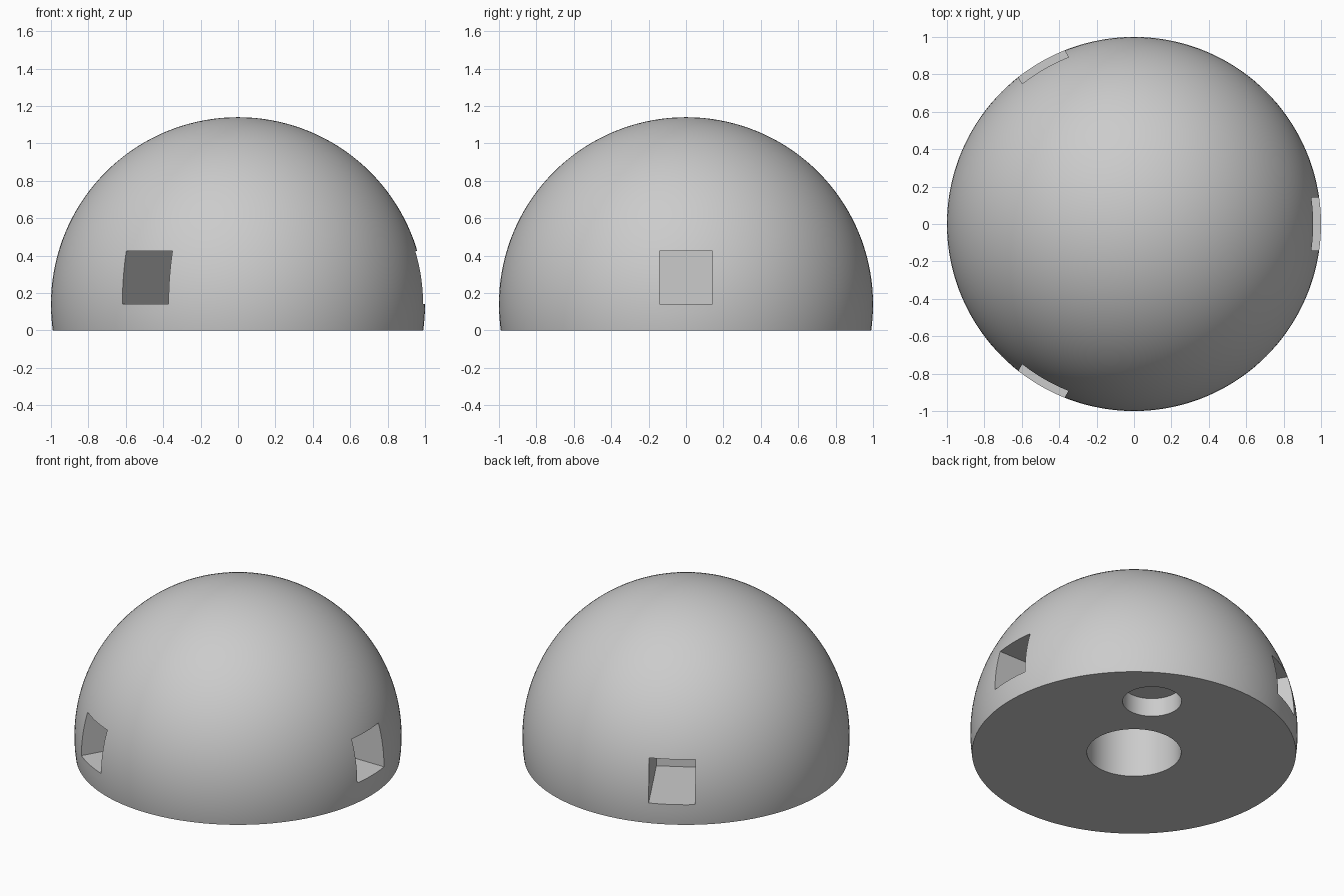
import bpy, bmesh
from math import radians, cos, sin
from mathutils import Matrix

cube = bpy.data.objects.get("Cube")
if cube:
    bpy.data.objects.remove(cube, do_unlink=True)

CENTRE_Z = 0.14      # height of the sphere's centre
POCKET = 0.285       # side of the square pockets

grey = bpy.data.materials.new("light_grey")
grey.use_nodes = True
grey.diffuse_color = (0.6, 0.6, 0.6, 1)
grey.node_tree.nodes["Principled BSDF"].inputs["Base Color"].default_value = (0.6, 0.6, 0.6, 1)


def make_object(name, bm):
    bmesh.ops.recalc_face_normals(bm, faces=bm.faces)
    mesh = bpy.data.meshes.new(name)
    bm.to_mesh(mesh)
    bm.free()
    mesh.materials.append(grey)
    obj = bpy.data.objects.new(name, mesh)
    bpy.context.collection.objects.link(obj)
    return obj


def round_cutter(name, x, y, radius, depth):
    # Starts below the base so that the hole opens cleanly
    bm = bmesh.new()
    bmesh.ops.create_cone(bm, cap_ends=True, segments=96, radius1=radius,
                          radius2=radius, depth=depth + 0.1,
                          matrix=Matrix.Translation((x, y, (depth - 0.1) / 2)))
    return make_object(name, bm)


def pocket_cutter(name, angle, inner=0.45, outer=1.1):
    bm = bmesh.new()
    place = (Matrix.Rotation(angle, 4, 'Z')
             @ Matrix.Translation(((inner + outer) / 2, 0, CENTRE_Z + POCKET / 2))
             @ Matrix.Diagonal((outer - inner, POCKET, POCKET, 1)))
    bmesh.ops.create_cube(bm, size=1, matrix=place)
    return make_object(name, bm)


# Dome: a sphere cut flat a little below its equator
bm = bmesh.new()
bmesh.ops.create_uvsphere(bm, u_segments=144, v_segments=72, radius=1,
                          matrix=Matrix.Translation((0, 0, CENTRE_Z)))
cut = bmesh.ops.bisect_plane(bm, geom=bm.verts[:] + bm.edges[:] + bm.faces[:],
                             plane_co=(0, 0, 0), plane_no=(0, 0, 1), clear_inner=True)
rim = [e for e in cut["geom_cut"] if isinstance(e, bmesh.types.BMEdge)]
bmesh.ops.contextual_create(bm, geom=rim)
dome = make_object("dome", bm)

# Three side pockets, a deep central bore and a shallow recess in the base
cutters = [pocket_cutter(f"pocket_cutter_{a}", radians(a)) for a in (0, 120, 240)]
cutters.append(round_cutter("bore_cutter", 0, 0, 0.288, 0.57))
a = radians(60)
cutters.append(round_cutter("recess_cutter", 0.635 * cos(a), 0.635 * sin(a), 0.18, 0.124))

bpy.ops.object.select_all(action='DESELECT')
dome.select_set(True)
bpy.context.view_layer.objects.active = dome
for cutter in cutters:
    cutter.hide_render = True
    mod = dome.modifiers.new(cutter.name, 'BOOLEAN')
    mod.operation = 'DIFFERENCE'
    mod.solver = 'EXACT'
    mod.object = cutter
    bpy.ops.object.modifier_apply(modifier=mod.name)
    bpy.data.objects.remove(cutter, do_unlink=True)

bpy.ops.object.shade_smooth_by_angle(angle=radians(30))
